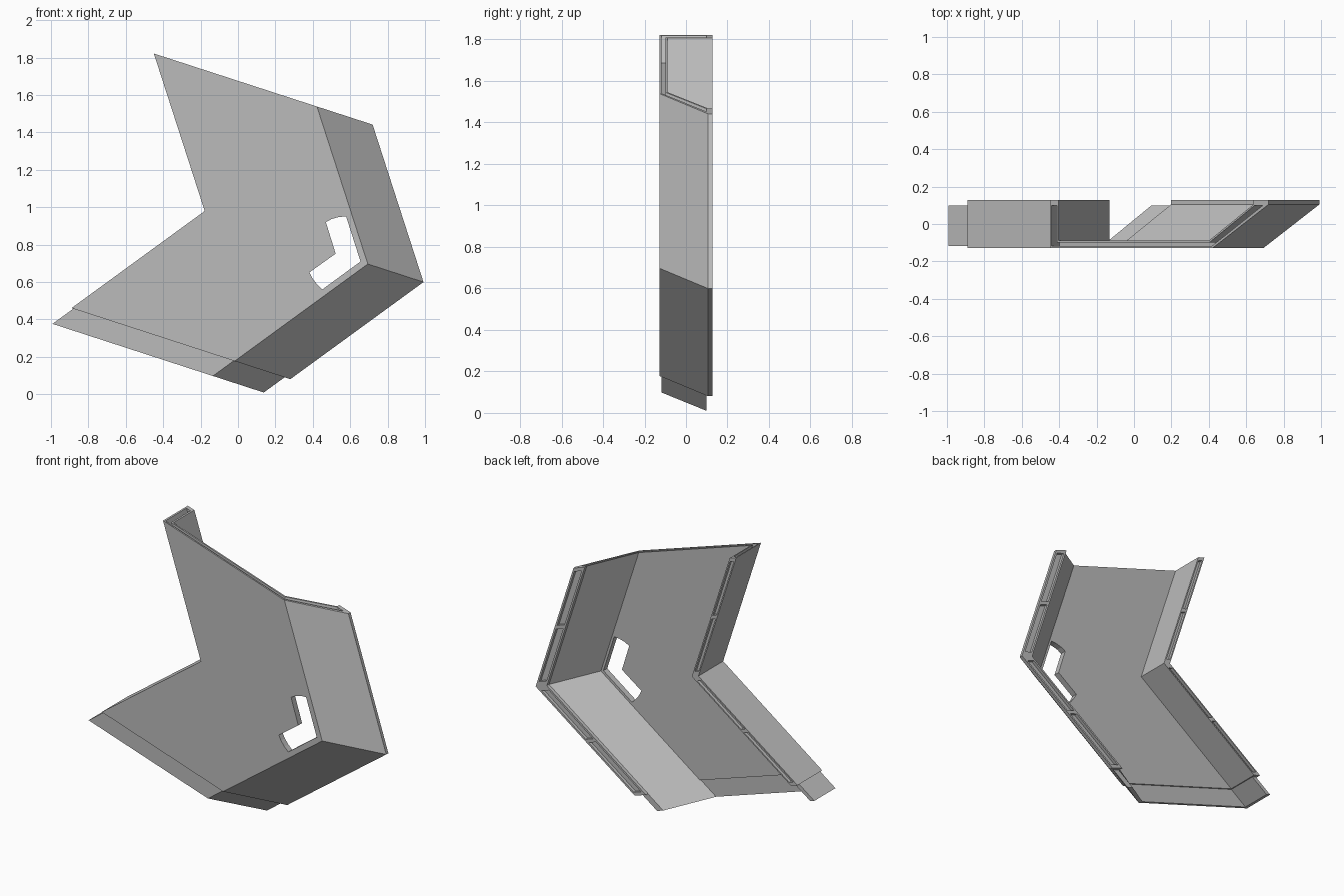
import bpy, bmesh
from mathutils import Vector

if "Cube" in bpy.data.objects:
    bpy.data.objects.remove(bpy.data.objects["Cube"])

grey = bpy.data.materials.new("plain grey")
grey.use_nodes = True
color = (0.5, 0.5, 0.5, 1)
grey.diffuse_color = color
grey.node_tree.nodes["Principled BSDF"].inputs["Base Color"].default_value = color

# Inner edge of the chevron in (x, z), and the direction across the plate
TOP, BEND, FOOT = Vector((-0.45, 1.822)), Vector((-0.178, 0.98)), Vector((-0.89, 0.461))
ACROSS = Vector((0.951, -0.309))
UP = (TOP - BEND).normalized()
DOWN = (FOOT - BEND).normalized()
JOINT = 0.138


def sweep(name, section, path):
    """Carry a closed (across, y) section along (x, z) path points."""
    bm = bmesh.new()
    rings = []
    for p in path:
        ring = []
        for t, y in section:
            q = p + ACROSS * t
            ring.append(bm.verts.new((q.x, y, q.y)))
        rings.append(ring)
    n = len(section)
    for a, b in zip(rings, rings[1:]):
        for i in range(n):
            j = (i + 1) % n
            bm.faces.new((a[i], a[j], b[j], b[i]))
    bm.faces.new(rings[0])
    bm.faces.new(rings[-1])
    bmesh.ops.recalc_face_normals(bm, faces=bm.faces)
    mesh = bpy.data.meshes.new(name)
    bm.to_mesh(mesh)
    bm.free()
    mesh.materials.append(grey)
    obj = bpy.data.objects.new(name, mesh)
    bpy.context.collection.objects.link(obj)
    return obj


def cut(target, cutter):
    cutter.hide_render = True
    mod = target.modifiers.new("cut", 'BOOLEAN')
    mod.operation = 'DIFFERENCE'
    mod.solver = 'EXACT'
    mod.object = cutter
    bpy.context.view_layer.objects.active = target
    bpy.ops.object.modifier_apply(modifier=mod.name)
    bpy.data.objects.remove(cutter)


# Shell: upright inner wall, front plate, sloped outer wall
shell_section = [(0, .127), (0, -.127), (.917, -.127), (1.23, .105), (1.23, .127),
                 (1.145, .127), (1.145, .105), (.895, -.088), (.05, -.088), (.05, .127)]
shell = sweep("chevron_shell", shell_section, [TOP, BEND, FOOT])

# Thin channel shared by the tongue and its matching socket
joint_section = [(.01, .1), (.01, -.117), (.912, -.117), (1.198, .1),
                 (1.152, .1), (.898, -.098), (.04, -.098), (.04, .1)]
cut(shell, sweep("socket_cutter", joint_section, [TOP + UP * .05, TOP - UP * JOINT]))
sweep("foot_tongue", joint_section, [FOOT - DOWN * .002, FOOT + DOWN * JOINT])

# Divided grooves along the rear edges of both walls
for t0, t1 in ((.01, .04), (1.16, 1.215)):
    groove = [(t0, .107), (t1, .107), (t1, .16), (t0, .16)]
    for end in (TOP, FOOT):
        for f0, f1 in ((.04, .485), (.515, .97)):
            cut(shell, sweep("groove_cutter", groove,
                             [BEND.lerp(end, f0), BEND.lerp(end, f1)]))

# Bent slot through the front plate
outline = [(.47, .92), (.5, .937), (.54, .948), (.578, .951), (.655, .71), (.45, .56),
           (.423, .587), (.398, .62), (.382, .652), (.522, .752)]
bm = bmesh.new()
face = bm.faces.new([bm.verts.new((x, -.2, z)) for x, z in outline])
ext = bmesh.ops.extrude_face_region(bm, geom=[face])
moved = [v for v in ext["geom"] if isinstance(v, bmesh.types.BMVert)]
bmesh.ops.translate(bm, verts=moved, vec=(0, .16, 0))
bmesh.ops.recalc_face_normals(bm, faces=bm.faces)
mesh = bpy.data.meshes.new("slot_cutter")
bm.to_mesh(mesh)
bm.free()
mesh.materials.append(grey)
slot = bpy.data.objects.new("slot_cutter", mesh)
bpy.context.collection.objects.link(slot)
cut(shell, slot)
